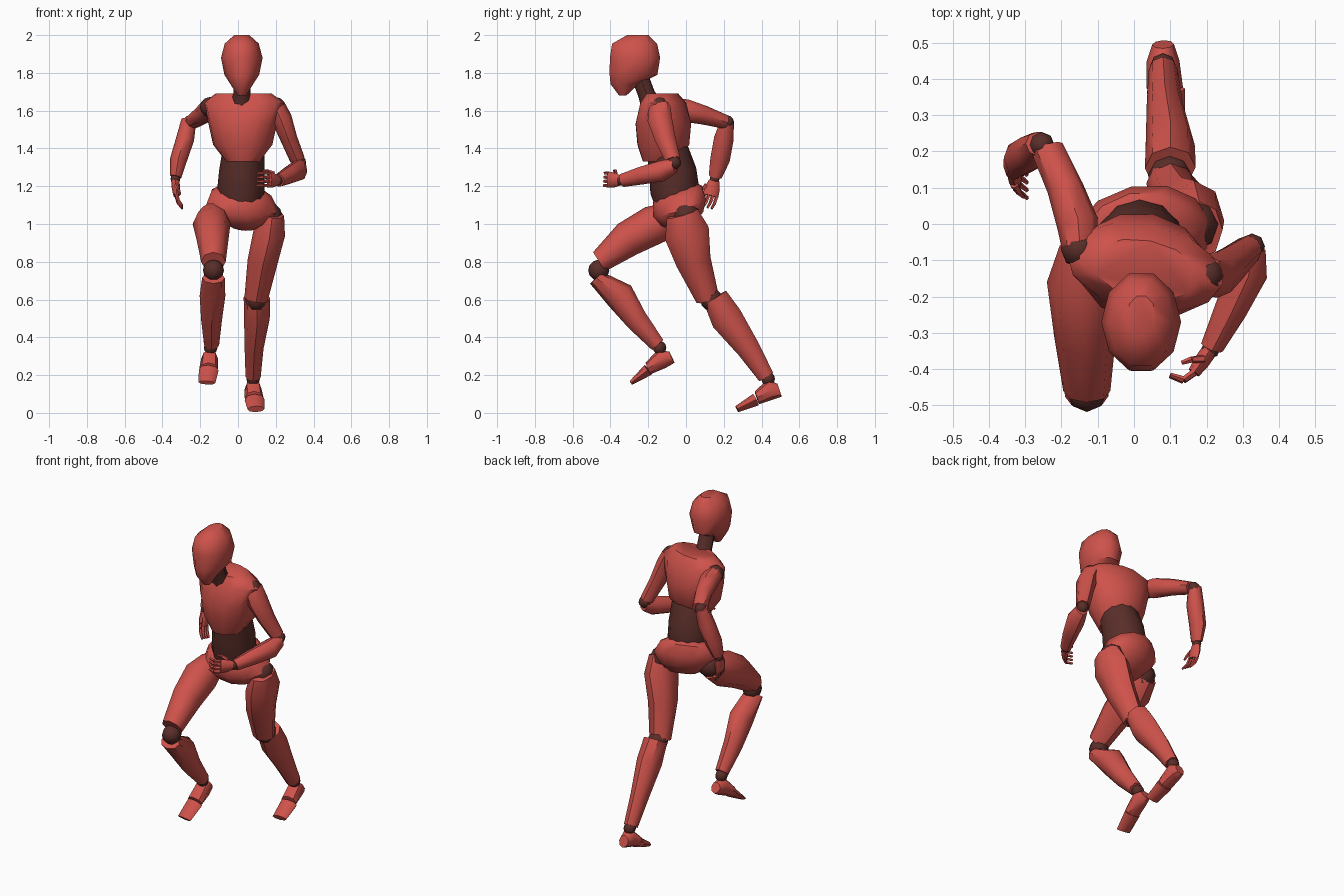
import bpy, bmesh, math
from mathutils import Vector as V


def material(name, col):
    m = bpy.data.materials.new(name)
    m.diffuse_color = (*col, 1)
    return m


RED = material("red_shell", (0.62, 0.085, 0.07))
DARK = material("dark_joint", (0.10, 0.027, 0.022))


def finish(bm, name, mat, angle=45):
    bmesh.ops.recalc_face_normals(bm, faces=bm.faces)
    me = bpy.data.meshes.new(name)
    bm.to_mesh(me)
    bm.free()
    ob = bpy.data.objects.new(name, me)
    bpy.context.collection.objects.link(ob)
    me.materials.append(mat)
    bpy.ops.object.select_all(action='DESELECT')
    bpy.context.view_layer.objects.active = ob
    ob.select_set(True)
    bpy.ops.object.shade_smooth_by_angle(angle=math.radians(angle))
    return ob


def add_tube(bm, rings, n=8, side=(1, 0, 0), axis=None):
    """Loft elliptical rings (x, y, z, half width, half depth)."""
    pts = [V(r[:3]) for r in rings]
    a = (V(axis) if axis else pts[-1] - pts[0]).normalized()
    s = V(side)
    s = (s - a * s.dot(a)).normalized()
    d = a.cross(s)
    loops = []
    for p, r in zip(pts, rings):
        loops.append([bm.verts.new(p + s * r[3] * math.cos(t) + d * r[4] * math.sin(t))
                      for t in (2 * math.pi * i / n for i in range(n))])
    for u, v in zip(loops, loops[1:]):
        for i in range(n):
            j = (i + 1) % n
            bm.faces.new((u[i], u[j], v[j], v[i]))
    bm.faces.new(loops[0][::-1])
    bm.faces.new(loops[-1])


def tube(name, rings, mat=RED, n=8, side=(1, 0, 0), axis=None):
    bm = bmesh.new()
    add_tube(bm, rings, n, side, axis)
    return finish(bm, name, mat)


def ball(name, loc, r):
    bm = bmesh.new()
    bmesh.ops.create_uvsphere(bm, u_segments=8, v_segments=6, radius=r)
    bmesh.ops.translate(bm, verts=bm.verts, vec=loc)
    return finish(bm, name, DARK)


def hand(name, wrist, knuckle, across, curl):
    """Flat palm with four curled fingers and a thumb."""
    w, k, c = V(wrist), V(knuckle), V(curl).normalized()
    a = (k - w).normalized()
    x = V(across)
    x = (x - a * x.dot(a)).normalized()
    bm = bmesh.new()
    add_tube(bm, [(*w, .028, .022), (*w.lerp(k, .5), .04, .022), (*k, .042, .017)], 8, x)
    for i in range(4):
        b = k + x * (i - 1.5) * .022
        m = b + (a + c * .4).normalized() * .035
        t = m + c * .04
        add_tube(bm, [(*b, .010, .010), (*m, .009, .009)], 5, x)
        add_tube(bm, [(*m, .009, .009), (*t, .006, .006)], 5, x)
    b = w.lerp(k, .4) + x * .035
    m = b + (x * .5 + c + a * .5).normalized() * .035
    add_tube(bm, [(*b, .012, .012), (*m, .009, .009)], 5, a)
    add_tube(bm, [(*m, .009, .009), (*(m + (c + a).normalized() * .03), .006, .006)], 5, x)
    return finish(bm, name, RED)


# Head, neck and trunk
tube("head", [(.02, -.335, 1.68, .022, .02), (.02, -.325, 1.74, .06, .078),
              (.02, -.278, 1.79, .092, .133), (.02, -.27, 1.88, .11, .14),
              (.02, -.272, 1.955, .09, .125), (.02, -.255, 2.0, .04, .06)], n=10, axis=(0, 0, 1))
tube("neck", [(.02, -.185, 1.63, .058, .055), (.02, -.21, 1.69, .045, .045),
              (.02, -.24, 1.77, .045, .045)], DARK)
tube("chest", [(.025, -.14, 1.33, .09, .09), (.025, -.12, 1.42, .16, .14),
               (.025, -.12, 1.53, .185, .15), (.03, -.12, 1.64, .22, .118),
               (.03, -.125, 1.692, .15, .08)], n=12, side=(1, -.2, 0), axis=(0, 0, 1))
tube("waist", [(.015, -.05, 1.07, .11, .10), (.015, -.06, 1.18, .125, .13),
               (.02, -.07, 1.28, .12, .125), (.03, -.10, 1.4, .11, .11)], DARK, n=12)
tube("pelvis", [(.03, -.01, .985, .07, .06), (.025, -.02, 1.03, .15, .12),
                (.02, -.035, 1.09, .195, .15), (.015, -.045, 1.155, .165, .14),
                (.01, -.055, 1.18, .12, .115)], n=12, side=(1, .25, -.12), axis=(.1, -.33, .93))

# Right leg, lifted forward
tube("right_thigh", [(-.13, -.06, 1.05, .075, .075), (-.14, -.16, 1.0, .1, .105),
                     (-.135, -.31, .92, .085, .095), (-.13, -.46, .80, .065, .06)])
tube("right_shin", [(-.13, -.475, .715, .06, .045), (-.135, -.35, .62, .068, .08),
                    (-.14, -.26, .49, .055, .06), (-.14, -.15, .36, .04, .04)])
tube("right_foot", [(-.15, -.075, .295, .03, .033), (-.15, -.13, .285, .045, .052),
                    (-.155, -.2, .235, .05, .033)])
tube("right_toes", [(-.155, -.2, .228, .052, .032), (-.165, -.29, .16, .045, .012)])

# Left leg, pushing off behind
tube("left_thigh", [(.18, -.02, 1.055, .065, .085), (.165, .005, .95, .085, .12),
                    (.13, .04, .8, .08, .093), (.095, .115, .6, .062, .062)])
tube("left_shin", [(.1, .155, .61, .07, .068), (.1, .215, .5, .068, .085),
                   (.085, .33, .34, .05, .062), (.08, .425, .19, .04, .043)])
tube("left_foot", [(.08, .495, .12, .03, .036), (.08, .45, .125, .045, .055),
                   (.085, .375, .08, .05, .036)])
tube("left_toes", [(.088, .37, .07, .053, .034), (.095, .27, .02, .045, .018)])

# Right arm, swung back
tube("right_upper_arm", [(-.15, -.06, 1.62, .05, .05), (-.155, 0, 1.6, .058, .06),
                         (-.19, .1, 1.575, .05, .05), (-.24, .21, 1.54, .045, .037)])
tube("right_forearm", [(-.26, .22, 1.55, .04, .035), (-.28, .2, 1.45, .048, .052),
                       (-.315, .18, 1.34, .045, .052), (-.33, .155, 1.25, .03, .035)])
hand("right_hand", (-.332, .15, 1.23), (-.325, .13, 1.15), (0, -1, .3), (.55, -.4, -.7))

# Left arm, swung forward
tube("left_upper_arm", [(.2, -.14, 1.625, .05, .06), (.23, -.14, 1.56, .055, .065),
                        (.27, -.11, 1.45, .045, .055), (.315, -.07, 1.34, .04, .04)])
tube("left_forearm", [(.33, -.06, 1.31, .035, .04), (.315, -.13, 1.28, .055, .055),
                      (.265, -.24, 1.255, .045, .047), (.215, -.34, 1.23, .032, .035)])
hand("left_hand", (.207, -.35, 1.23), (.165, -.41, 1.235), (0, 0, 1), (-1, .35, 0))

# Dark joint balls
for name, loc, r in [
        ("right_shoulder", (-.15, -.07, 1.62), .052), ("left_shoulder", (.2, -.14, 1.62), .052),
        ("right_elbow", (-.255, .218, 1.54), .036), ("left_elbow", (.325, -.062, 1.325), .036),
        ("right_wrist", (-.331, .152, 1.24), .026), ("left_wrist", (.211, -.345, 1.23), .026),
        ("right_hip", (-.12, -.07, 1.05), .075), ("left_hip", (.16, 0, 1.04), .075),
        ("right_knee", (-.13, -.462, .755), .056), ("left_knee", (.098, .135, .6), .06),
        ("right_ankle", (-.145, -.14, .345), .036), ("left_ankle", (.08, .435, .18), .036)]:
    ball(name + "_joint", loc, r)
